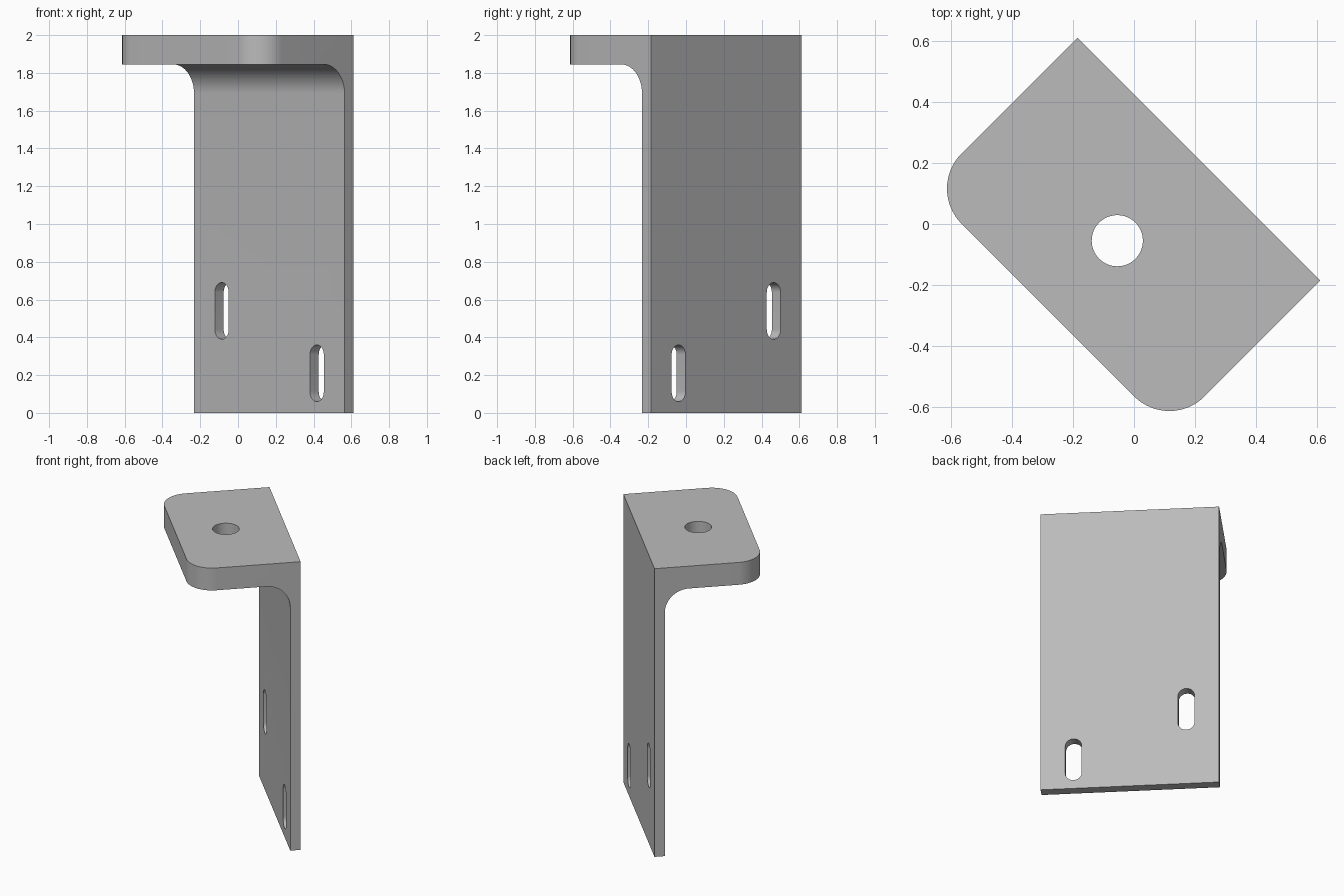
import bpy, bmesh, math
from mathutils import Vector

cube = bpy.data.objects.get("Cube")
if cube:
    bpy.data.objects.remove(cube, do_unlink=True)

WIDTH, DEPTH, HEIGHT = 1.127, 0.70, 2.0
WALL, FLANGE = 0.066, 0.155          # thicknesses of upright and top flange
FILLET, CORNER = 0.155, 0.163        # inner fillet and flange corner radii
SLOT_R, HOLE_R = 0.052, 0.084

grey = bpy.data.materials.new("metal grey")
grey.use_nodes = True
grey.diffuse_color = (0.5, 0.5, 0.5, 1)
grey.node_tree.nodes["Principled BSDF"].inputs["Base Color"].default_value = (0.5, 0.5, 0.5, 1)


def arc(cx, cy, r, start, end, steps):
    angles = [math.radians(start + (end - start) * i / steps) for i in range(steps + 1)]
    return [(cx + r * math.cos(a), cy + r * math.sin(a)) for a in angles]


def prism(name, points, direction, bevel=None):
    """Extrude a planar outline along a direction."""
    bm = bmesh.new()
    face = bm.faces.new([bm.verts.new(p) for p in points])
    ext = bmesh.ops.extrude_face_region(bm, geom=[face])
    moved = [v for v in ext["geom"] if isinstance(v, bmesh.types.BMVert)]
    bmesh.ops.translate(bm, verts=moved, vec=Vector(direction))
    bmesh.ops.recalc_face_normals(bm, faces=bm.faces[:])
    if bevel:
        edges = [e for e in bm.edges if bevel(e)]
        bmesh.ops.bevel(bm, geom=edges, offset=CORNER, segments=16,
                        profile=0.5, affect='EDGES')
    mesh = bpy.data.meshes.new(name)
    bm.to_mesh(mesh)
    bm.free()
    mesh.materials.append(grey)
    obj = bpy.data.objects.new(name, mesh)
    bpy.context.collection.objects.link(obj)
    return obj


# L-shaped side profile with an inner fillet, as (y, z)
under = HEIGHT - FLANGE
profile = [(0, 0), (0, HEIGHT), (-DEPTH, HEIGHT), (-DEPTH, under)]
profile += arc(-WALL - FILLET, under - FILLET, FILLET, 90, 0, 16)
profile += [(-WALL, 0)]


def is_flange_corner(edge):
    return all(abs(v.co.y + DEPTH) < 1e-4 for v in edge.verts) and \
        abs(edge.verts[0].co.x - edge.verts[1].co.x) < 1e-4


bracket = prism("angle_bracket", [(-WIDTH / 2, y, z) for y, z in profile],
                (WIDTH, 0, 0), is_flange_corner)

# Bolt hole through the flange
hole = [(x, y, HEIGHT - 0.3) for x, y in arc(0, -0.378, HOLE_R, 0, 360, 48)[:-1]]
cutters = [prism("hole_cutter", hole, (0, 0, 0.5))]

# Two vertical slots through the upright
for x, low, high in ((-0.356, 0.39, 0.69), (0.356, 0.06, 0.36)):
    outline = arc(x, high - SLOT_R, SLOT_R, 0, 180, 16) + arc(x, low + SLOT_R, SLOT_R, 180, 360, 16)
    cutters.append(prism("slot_cutter", [(px, -0.2, pz) for px, pz in outline], (0, 0.4, 0)))

bpy.context.view_layer.objects.active = bracket
for cutter in cutters:
    cutter.hide_render = True
    mod = bracket.modifiers.new("cut", 'BOOLEAN')
    mod.operation, mod.solver, mod.object = 'DIFFERENCE', 'EXACT', cutter
    bpy.ops.object.modifier_apply(modifier=mod.name)
    bpy.data.objects.remove(cutter, do_unlink=True)

# Turn the bracket diagonally and smooth its rounded surfaces
bracket.location = (0.2125, 0.2125, 0)
bracket.rotation_euler.z = math.radians(-45)
bpy.ops.object.select_all(action='DESELECT')
bracket.select_set(True)
bpy.ops.object.shade_smooth_by_angle(angle=math.radians(30))
